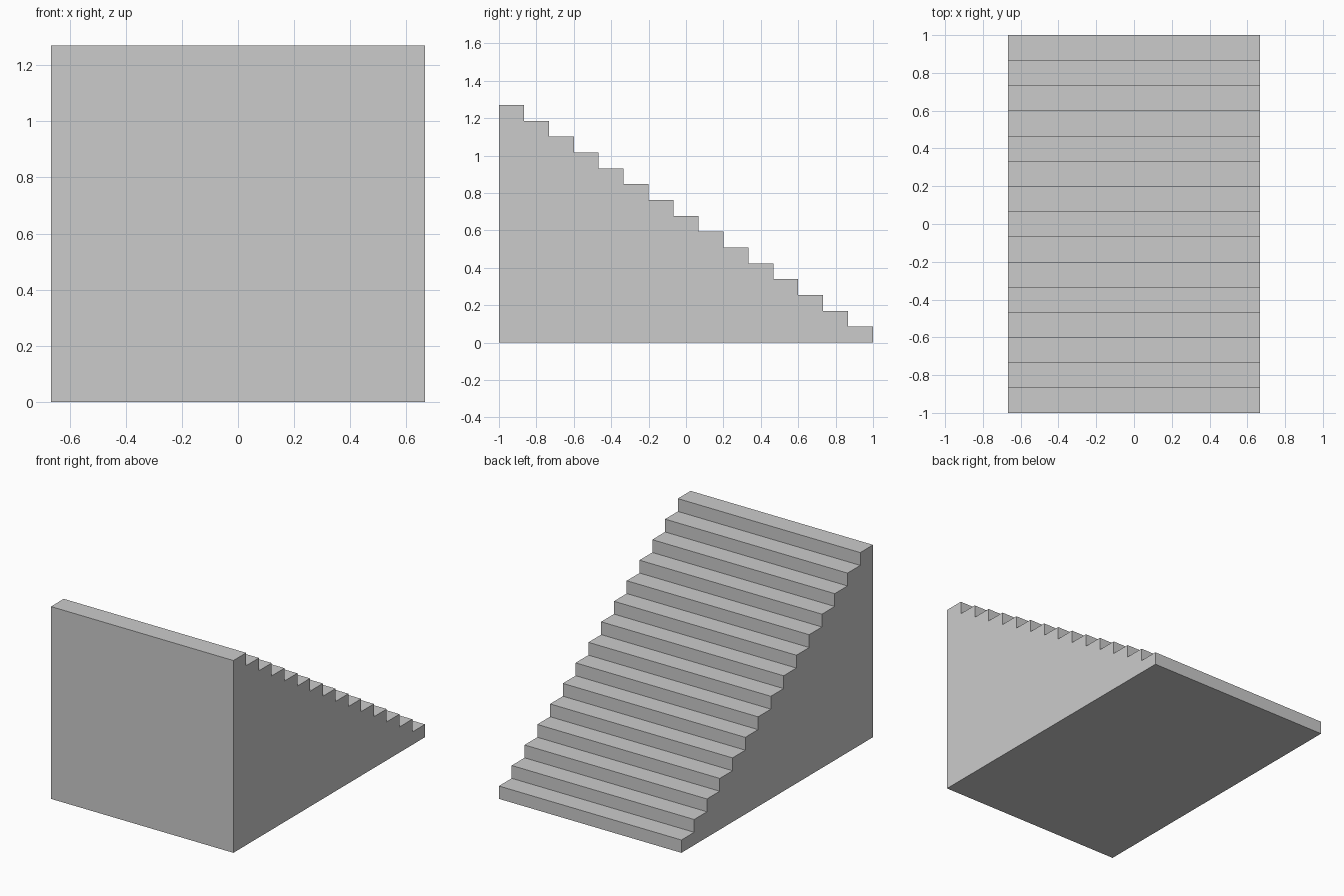
import bpy
import bmesh

if "Cube" in bpy.data.objects:
    bpy.data.objects.remove(bpy.data.objects["Cube"])

STEPS = 15
LENGTH, WIDTH, HEIGHT = 2.0, 1.333, 1.27
tread, riser = LENGTH / STEPS, HEIGHT / STEPS

# Plain grey material
grey = bpy.data.materials.new("light_grey")
grey.use_nodes = True
colour = (0.6, 0.6, 0.6, 1.0)
grey.diffuse_color = colour
grey.node_tree.nodes["Principled BSDF"].inputs["Base Color"].default_value = colour

# Stepped side profile, rising from the back to the tall front wall
profile = [(-LENGTH / 2, 0), (LENGTH / 2, 0)]
for i in range(STEPS):
    y = LENGTH / 2 - i * tread
    z = (i + 1) * riser
    profile += [(y, z), (y - tread, z)]

# Solid staircase: the profile extruded across its width
bm = bmesh.new()
side = bm.faces.new([bm.verts.new((-WIDTH / 2, y, z)) for y, z in profile])
extruded = bmesh.ops.extrude_face_region(bm, geom=[side], use_keep_orig=True)
moved = [v for v in extruded["geom"] if isinstance(v, bmesh.types.BMVert)]
bmesh.ops.translate(bm, verts=moved, vec=(WIDTH, 0, 0))
bmesh.ops.recalc_face_normals(bm, faces=bm.faces)

mesh = bpy.data.meshes.new("staircase")
bm.to_mesh(mesh)
bm.free()
mesh.materials.append(grey)
staircase = bpy.data.objects.new("staircase", mesh)
bpy.context.collection.objects.link(staircase)
